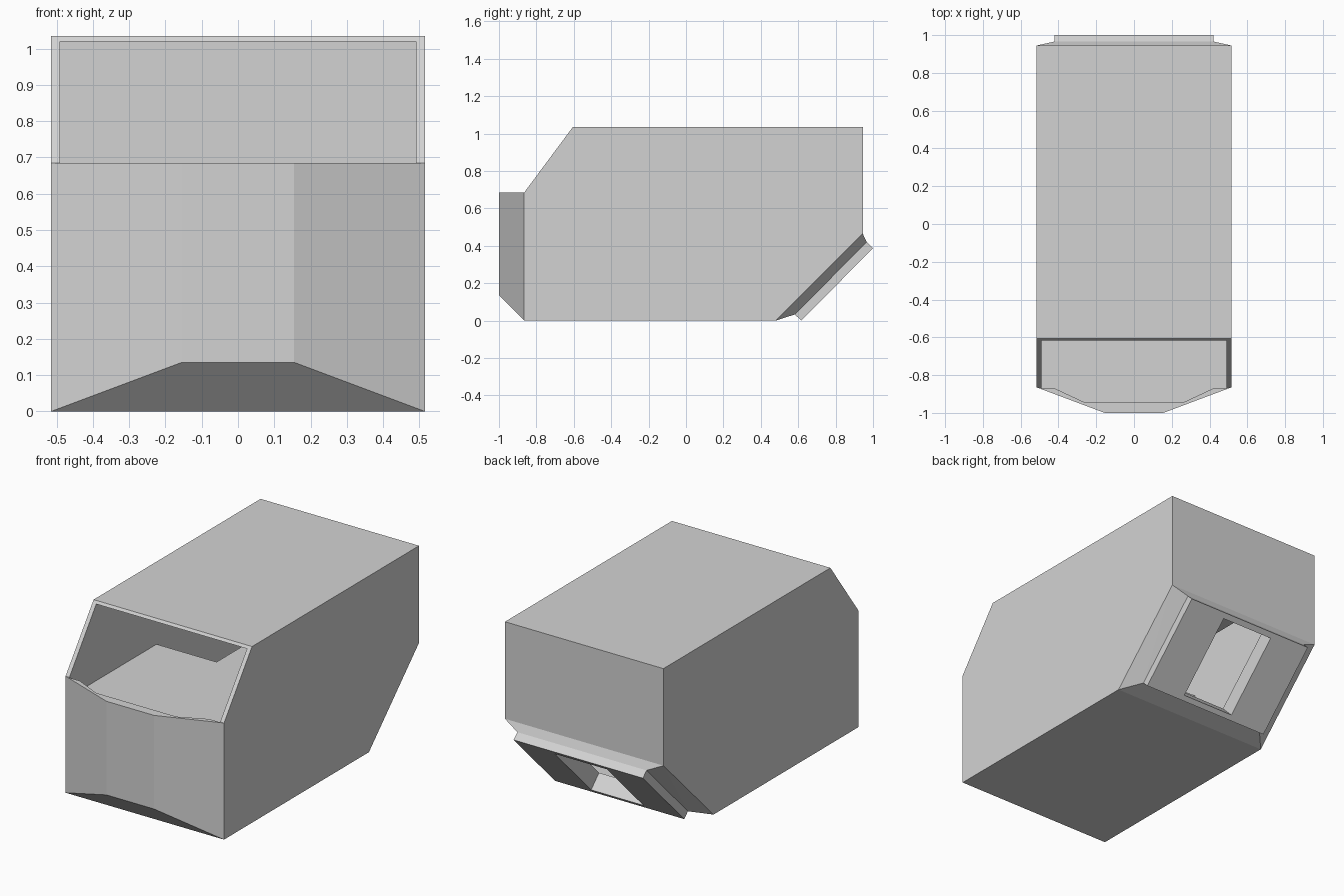
import bpy, bmesh

cube = bpy.data.objects.get("Cube")
if cube:
    bpy.data.objects.remove(cube, do_unlink=True)

grey = bpy.data.materials.new("light_grey")
grey.use_nodes = True
COLOUR = (0.65, 0.65, 0.65, 1)
grey.diffuse_color = COLOUR
grey.node_tree.nodes["Principled BSDF"].inputs["Base Color"].default_value = COLOUR


def solid(name, points):
    """Convex flat-faced solid around the given points."""
    bm = bmesh.new()
    for p in points:
        bm.verts.new(p)
    hull = bmesh.ops.convex_hull(bm, input=bm.verts[:])
    spare = {g for g in hull["geom_interior"] + hull["geom_unused"]
             if isinstance(g, bmesh.types.BMVert)}
    bmesh.ops.delete(bm, geom=list(spare), context='VERTS')
    bmesh.ops.dissolve_limit(bm, angle_limit=0.01, verts=bm.verts[:], edges=bm.edges[:])
    bmesh.ops.recalc_face_normals(bm, faces=bm.faces[:])
    mesh = bpy.data.meshes.new(name)
    bm.to_mesh(mesh)
    bm.free()
    mesh.materials.append(grey)
    ob = bpy.data.objects.new(name, mesh)
    bpy.context.collection.objects.link(ob)
    return ob


def across(half, profile):
    """Mirror a (y, z) side profile to both sides."""
    return [(s * half, y, z) for s in (-1, 1) for y, z in profile]


def upright(plan, low, high):
    """Mirror an (x, y) plan and give it a height."""
    return [(s * x, y, z) for s in (-1, 1) for x, y in plan for z in (low, high)]


def cut(ob, cutters):
    for c in cutters:
        mod = ob.modifiers.new("cut", 'BOOLEAN')
        mod.operation = 'DIFFERENCE'
        mod.solver = 'EXACT'
        mod.object = c
        bpy.context.view_layer.objects.active = ob
        bpy.ops.object.modifier_apply(modifier=mod.name)


W = 0.515        # half width of the housing
INNER = 0.49     # half width of the room
FRONT = -0.865   # front of the main housing
SILL = 0.685     # height of the front wall
PLATE = 0.42     # half width of the hatch plate

# Main housing with sloped window front and sloped rear underside
body = solid("housing", across(W, [
    (FRONT, 0), (0.48, 0), (0.945, 0.465), (0.945, 1.035), (-0.605, 1.035), (FRONT, SILL)]))

# Faceted front wall, chamfered underneath
bulge = solid("front_wall", upright([(W, FRONT)], 0, SILL)
              + upright([(0.155, -1)], 0.135, SILL))

# Rear hatch surround tapering from the slope to the plate
low, high = (0.582, 0.033), (0.966, 0.42)
surround = solid("hatch_surround", across(W, [(0.48, 0), (0.945, 0.465)])
                 + across(PLATE, [low, high]))
plate = solid("hatch_plate", across(PLATE, [
    low, high, (high[0] + 0.034, high[1] - 0.033), (low[0] + 0.034, 0)]))

# Cutters: the room, the bay behind the front wall, the hatch opening
room = solid("room_cutter", across(INNER, [
    (-0.87, 0.025), (0.495, 0.025), (0.92, 0.45), (0.92, 1.02), (-0.87, 1.02)]))
bay = solid("bay_cutter", upright([(0.42, -0.86), (0.42, -0.87), (0.26, -0.945)], 0.15, 0.8))
hatch = solid("hatch_cutter", across(0.17, [
    (0.665, -0.005), (1.005, 0.335), (0.885, 0.455), (0.545, 0.115)]))
cutters = [room, bay, hatch]

cut(body, [room, bay, hatch])
cut(bulge, [room, bay])
cut(surround, [hatch])
cut(plate, [hatch])
for c in cutters:
    bpy.data.objects.remove(c, do_unlink=True)

# Upper deck with a stair opening at one rear side
DECK = (0.54, 0.57)
STEP = -0.056
solid("front_deck", upright([(INNER, STEP), (INNER, -0.87), (0.42, -0.87), (0.26, -0.945)], *DECK))
solid("rear_deck", [(x, y, z) for x in (-0.1, INNER) for y in (STEP, 0.92) for z in DECK])
